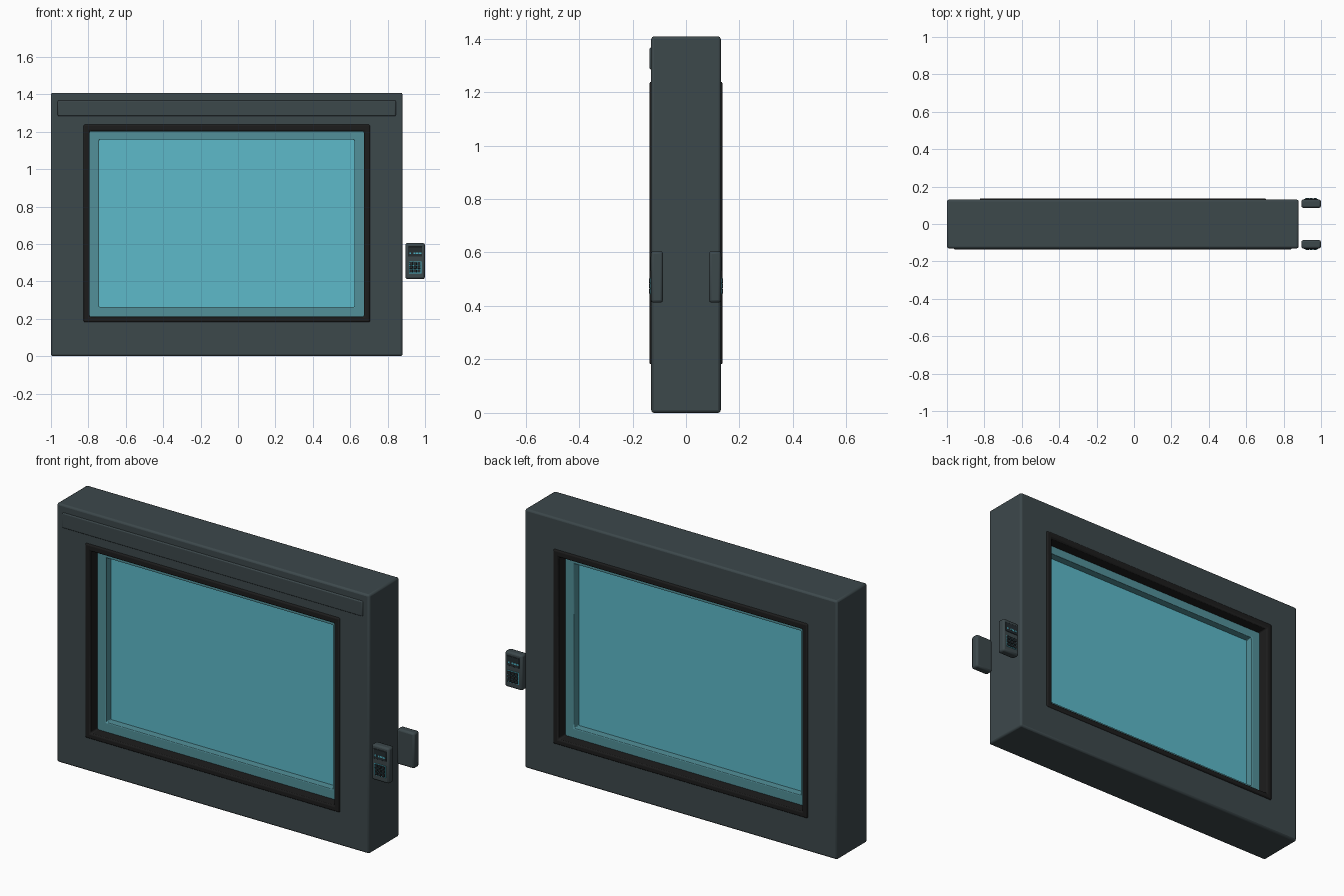
import bpy
import bmesh
from mathutils import Matrix

cube = bpy.data.objects.get("Cube")
if cube:
    bpy.data.objects.remove(cube, do_unlink=True)

CX = -0.06          # centre line of the window
PAD_X = 0.947       # centre line of the keypads


def material(name, r, g, b):
    m = bpy.data.materials.new(name)
    m.use_nodes = True
    m.diffuse_color = (r, g, b, 1)
    node = m.node_tree.nodes["Principled BSDF"]
    node.inputs["Base Color"].default_value = (r, g, b, 1)
    node.inputs["Roughness"].default_value = 0.6
    return m


SLATE = material("slate metal", 0.046, 0.065, 0.071)
RUBBER = material("black rubber", 0.012, 0.012, 0.012)
GLASS = material("teal glass", 0.11, 0.49, 0.59)
TRIM = material("muted teal trim", 0.085, 0.28, 0.32)
DARK = material("dark panel", 0.018, 0.026, 0.03)
GLOW = material("cyan glow", 0.07, 0.42, 0.52)


def finish(name, bm, mat, bevel, segments=2):
    bmesh.ops.recalc_face_normals(bm, faces=bm.faces)
    mesh = bpy.data.meshes.new(name)
    bm.to_mesh(mesh)
    bm.free()
    mesh.materials.append(mat)
    obj = bpy.data.objects.new(name, mesh)
    bpy.context.collection.objects.link(obj)
    if bevel:
        mod = obj.modifiers.new("Bevel", "BEVEL")
        mod.width = bevel
        mod.segments = segments
    bpy.ops.object.select_all(action="DESELECT")
    obj.select_set(True)
    bpy.context.view_layer.objects.active = obj
    bpy.ops.object.shade_smooth_by_angle(angle=0.6)
    return obj


def box(name, x, y, z, mat, bevel=0.0):
    """Box from (low, high) pairs on each axis."""
    bm = bmesh.new()
    spans = (x, y, z)
    centre = [(a + b) / 2 for a, b in spans]
    size = [abs(b - a) for a, b in spans]
    bmesh.ops.create_cube(bm, size=1, matrix=Matrix.Translation(centre) @ Matrix.Diagonal((*size, 1)))
    return finish(name, bm, mat, bevel)


def ring(name, outer, inner, depth, mat, bevel):
    """Rectangular ring; outer and inner are (half width, bottom, top)."""
    bm = bmesh.new()
    loops = []
    for half, low, high in (outer, inner):
        for y in (-depth, depth):
            corners = ((-half, low), (half, low), (half, high), (-half, high))
            loops.append([bm.verts.new((CX + x, y, z)) for x, z in corners])
    out_front, out_back, in_front, in_back = loops
    for a, b in ((out_front, in_front), (in_front, in_back), (in_back, out_back), (out_back, out_front)):
        for i in range(4):
            j = (i + 1) % 4
            bm.faces.new((a[i], a[j], b[j], b[i]))
    return finish(name, bm, mat, bevel)


# Nested window rings and the pane
ring("wall_frame", (0.94, 0, 1.408), (0.75, 0.2, 1.22), 0.13, SLATE, 0.01)
ring("rubber_seal", (0.766, 0.181, 1.239), (0.733, 0.211, 1.202), 0.137, RUBBER, 0.008)
ring("pane_trim", (0.74, 0.205, 1.21), (0.682, 0.262, 1.157), 0.075, TRIM, 0.004)
box("glass_pane", (CX - 0.7, CX + 0.7), (-0.032, 0.032), (0.24, 1.18), GLASS)

# Raised header plate on the front only
box("header_plate", (CX - 0.904, CX + 0.904), (-0.136, -0.11), (1.284, 1.367), SLATE, 0.006)


def keypad(side, s):
    """Keypad beside the frame; s is -1 at the front and 1 at the back."""
    def part(name, x, half, near, far, z, mat, bevel=0.0):
        centre = PAD_X - s * x
        return box(f"{side}_{name}", (centre - half, centre + half),
                   (s * near, s * far), z, mat, bevel)

    part("keypad_body", 0, 0.052, 0.086, 0.131, (0.412, 0.605), SLATE, 0.01)
    part("keypad_screen", 0, 0.038, 0.125, 0.134, (0.532, 0.585), DARK, 0.002)
    for i, (x, half) in enumerate(((-0.026, 0.005), (-0.005, 0.004), (0.01, 0.007), (0.027, 0.006))):
        part(f"screen_readout_{i}", x, half, 0.13, 0.135, (0.546, 0.555), GLOW)
    part("keypad_backlight", 0, 0.034, 0.126, 0.133, (0.443, 0.507), GLOW)
    for row in range(3):
        for col in range(3):
            z = 0.475 + 0.02 * (row - 1)
            part(f"key_{row}_{col}", 0.021 * (col - 1), 0.0088, 0.128, 0.139,
                 (z - 0.0085, z + 0.0085), DARK, 0.002)


keypad("front", -1)
keypad("back", 1)
